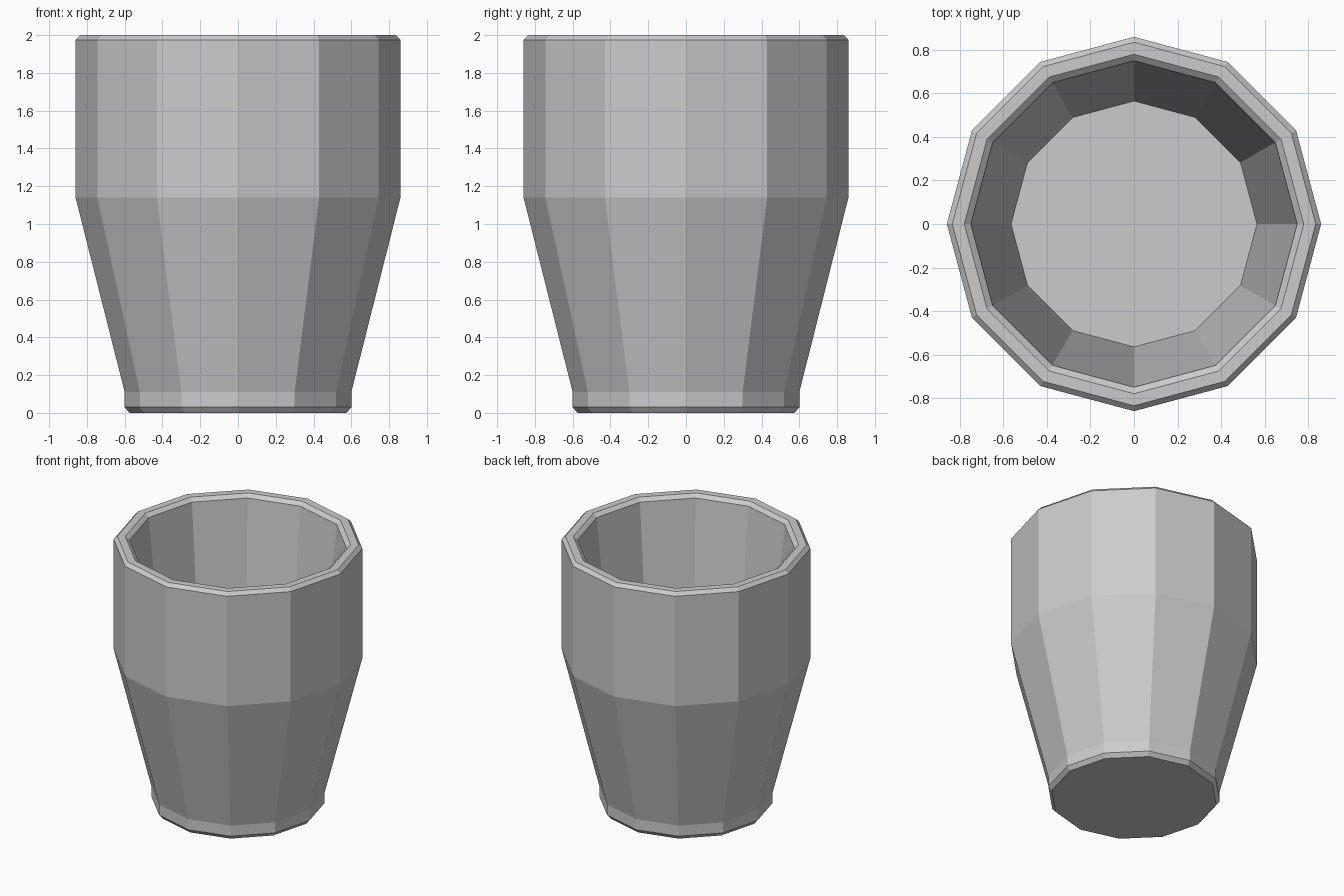
import bpy, bmesh
from math import cos, sin, tau

if "Cube" in bpy.data.objects:
    bpy.data.objects.remove(bpy.data.objects["Cube"])

SIDES = 12

# Cup profile (radius, height): outside from base to rim, then down the inside
profile = [
    (0.575, 0.0), (0.60, 0.03), (0.60, 0.11), (0.86, 1.14), (0.86, 1.975),
    (0.835, 2.0), (0.78, 2.0), (0.75, 1.975), (0.565, 0.11),
]

bm = bmesh.new()
rings = [[bm.verts.new((r * cos(tau * i / SIDES), r * sin(tau * i / SIDES), z))
          for i in range(SIDES)] for r, z in profile]

# Walls and rim
for a, b in zip(rings, rings[1:]):
    for i in range(SIDES):
        j = (i + 1) % SIDES
        bm.faces.new((a[i], a[j], b[j], b[i]))

# Underside and inner floor
bm.faces.new(rings[0][::-1])
bm.faces.new(rings[-1])
bmesh.ops.recalc_face_normals(bm, faces=bm.faces[:])

mesh = bpy.data.meshes.new("cup")
bm.to_mesh(mesh)
bm.free()
cup = bpy.data.objects.new("cup", mesh)
bpy.context.collection.objects.link(cup)
